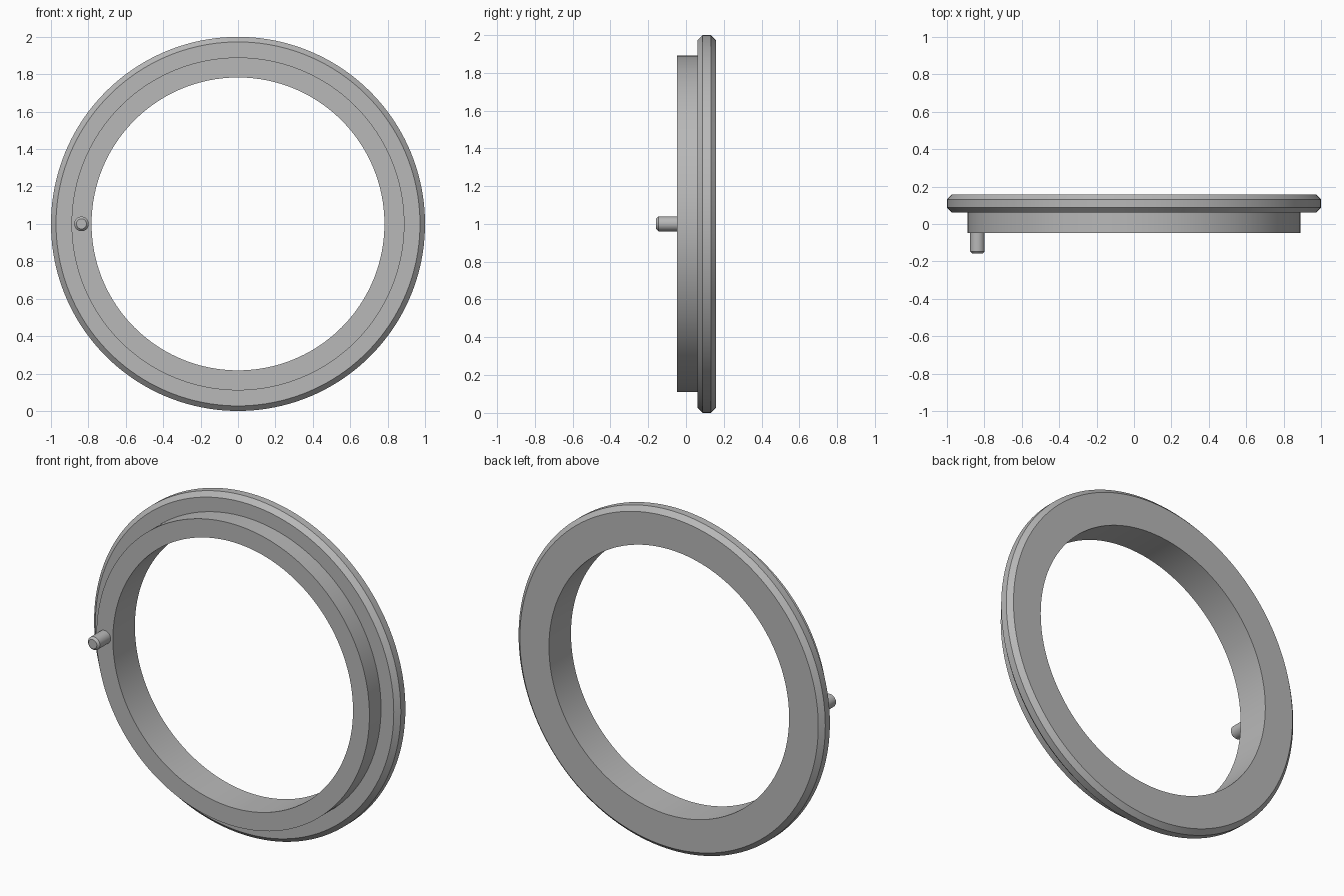
import bpy
import math

cube = bpy.data.objects.get("Cube")
if cube:
    bpy.data.objects.remove(cube, do_unlink=True)

grey = bpy.data.materials.new("plain grey")
grey.use_nodes = True
colour = (0.48, 0.48, 0.48, 1)
grey.diffuse_color = colour
grey.node_tree.nodes["Principled BSDF"].inputs["Base Color"].default_value = colour


def lathe(name, profile, centre, segments, closed):
    """Turn a (radius, y) profile about the y axis; open profiles get end caps."""
    n = len(profile)
    verts, faces = [], []
    for s in range(segments):
        a = 2 * math.pi * s / segments
        verts += [(r * math.cos(a), y, r * math.sin(a)) for r, y in profile]
    for s in range(segments):
        t = (s + 1) % segments
        for i in range(n if closed else n - 1):
            j = (i + 1) % n
            faces.append((s * n + i, s * n + j, t * n + j, t * n + i))
    if not closed:
        faces.append([s * n for s in range(segments)])
        faces.append([s * n + n - 1 for s in reversed(range(segments))])
    mesh = bpy.data.meshes.new(name)
    mesh.from_pydata(verts, [], faces)
    mesh.materials.append(grey)
    obj = bpy.data.objects.new(name, mesh)
    obj.location = centre
    bpy.context.collection.objects.link(obj)
    # Consistent outward normals and crisp edges
    bpy.ops.object.select_all(action="DESELECT")
    obj.select_set(True)
    bpy.context.view_layer.objects.active = obj
    bpy.ops.object.mode_set(mode="EDIT")
    bpy.ops.mesh.select_all(action="SELECT")
    bpy.ops.mesh.normals_make_consistent(inside=False)
    bpy.ops.object.mode_set(mode="OBJECT")
    bpy.ops.object.shade_smooth_by_angle(angle=math.radians(25))
    return obj


# Ring: narrow front collar stepping out to a chamfered rear flange
ring_profile = [
    (0.783, -0.047), (0.89, -0.047), (0.89, 0.061), (0.973, 0.061),
    (1.0, 0.088), (1.0, 0.131), (0.973, 0.158), (0.783, 0.158),
]
lathe("stepped_ring", ring_profile, (0, 0, 1), 160, True)

# Pin: small chamfered peg standing on the collar's front face
pin_profile = [(0.027, -0.158), (0.039, -0.146), (0.039, -0.047)]
lathe("locating_pin", pin_profile, (-0.837, 0, 1), 40, False)
